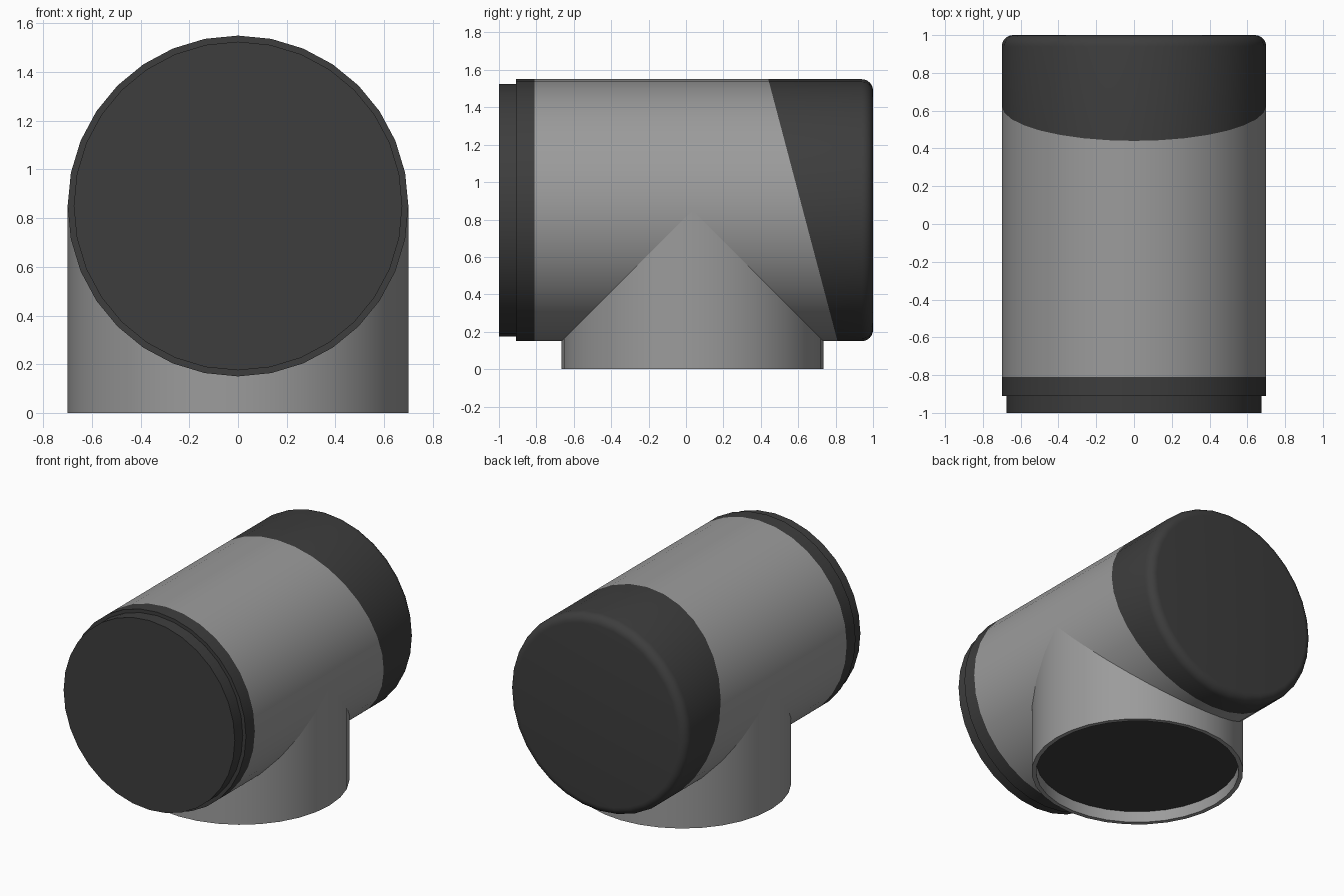
import bpy, bmesh
from math import sin, cos, pi, radians
from mathutils import Vector

cube = bpy.data.objects.get("Cube")
if cube:
    bpy.data.objects.remove(cube)

SIDES = 32
RADIUS = 0.70
AXIS_Z = 0.85


def material(name, value):
    m = bpy.data.materials.new(name)
    m.use_nodes = True
    colour = (value, value, value, 1)
    m.diffuse_color = colour
    m.node_tree.nodes["Principled BSDF"].inputs["Base Color"].default_value = colour
    return m


light = material("light grey", 0.33)
dark = material("dark grey", 0.047)


def lathe(profile, place):
    """Spin (radius, distance) points; a zero radius makes a closed end."""
    bm = bmesh.new()
    rings = []
    for r, d in profile:
        if r == 0:
            rings.append([bm.verts.new(place(0, 0, d))])
            continue
        rings.append([bm.verts.new(place(r * cos(a), r * sin(a), d))
                      for a in (2 * pi * i / SIDES for i in range(SIDES))])
    for a, b in zip(rings, rings[1:]):
        for i in range(SIDES):
            j = (i + 1) % SIDES
            if len(a) == 1:
                bm.faces.new((a[0], b[j], b[i]))
            elif len(b) == 1:
                bm.faces.new((a[i], a[j], b[0]))
            else:
                bm.faces.new((a[i], a[j], b[j], b[i]))
    bmesh.ops.recalc_face_normals(bm, faces=bm.faces)
    return bm


def finish(bm, name):
    mesh = bpy.data.meshes.new(name)
    bm.to_mesh(mesh)
    bm.free()
    ob = bpy.data.objects.new(name, mesh)
    bpy.context.collection.objects.link(ob)
    mesh.materials.append(light)
    mesh.materials.append(dark)
    bpy.ops.object.select_all(action="DESELECT")
    ob.select_set(True)
    bpy.context.view_layer.objects.active = ob
    bpy.ops.object.shade_smooth_by_angle(angle=radians(30))
    return ob


# Horizontal barrel: stepped front lip, rounded back end
ROUND = 0.06
profile = [(0, -1), (0.675, -1), (0.675, -0.91), (RADIUS, -0.91), (RADIUS, -0.81)]
for k in range(7):
    t = k * pi / 12
    profile.append((RADIUS - ROUND + ROUND * cos(t), 1 - ROUND + ROUND * sin(t)))
profile.append((0, 1))
barrel = lathe(profile, lambda u, v, d: (u, d, AXIS_Z + v))

# Slanted colour boundary of the back cap
cut_point = Vector((0, 0.44, 1.55))
cut_normal = Vector((0, 1.40, 0.37)).normalized()
bmesh.ops.bisect_plane(barrel, geom=barrel.verts[:] + barrel.edges[:] + barrel.faces[:],
                       plane_co=cut_point, plane_no=cut_normal)
for f in barrel.faces:
    c = f.calc_center_median()
    f.material_index = int(c.y < -0.81 or (c - cut_point).dot(cut_normal) > 0)
finish(barrel, "barrel")

# Vertical neck with a rim and a recessed dark floor
neck = lathe([(RADIUS, AXIS_Z), (RADIUS, 0), (0.67, 0), (0.67, 0.08), (0, 0.08)],
             lambda u, v, d: (u, 0.035 + v, d))
for f in neck.faces:
    c = f.calc_center_median()
    f.material_index = int(abs(f.normal.z) > 0.9 and c.z > 0.05)
finish(neck, "neck")
